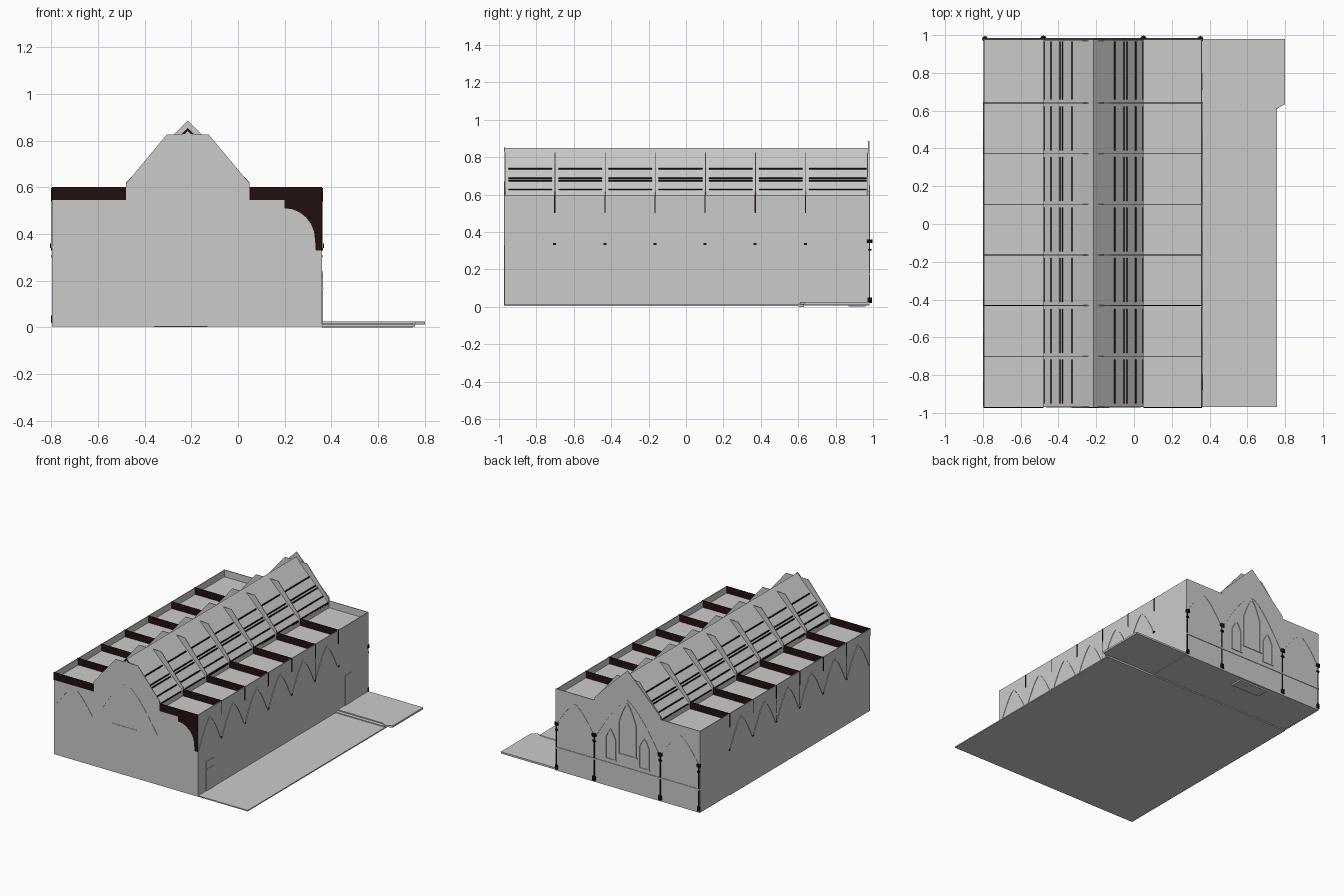
import bpy, bmesh, math

if "Cube" in bpy.data.objects:
    bpy.data.objects.remove(bpy.data.objects["Cube"])

def material(name, rgb):
    m = bpy.data.materials.new(name)
    m.diffuse_color = (*rgb, 1)
    m.use_nodes = True
    m.node_tree.nodes["Principled BSDF"].inputs["Base Color"].default_value = m.diffuse_color
    return m

STONE = material("pale_grey_stone", (0.6, 0.6, 0.6))
WOOD = material("dark_brown_timber", (0.016, 0.005, 0.005))

XL, XR, NL, NR, MID = -0.797, 0.36, -0.48, 0.05, -0.215   # outer walls, nave lines, ridge
YF, YB = -0.97, 0.98
BAYS = [YF + 0.268 * i for i in range(7)]                 # roof trusses
BACK = YB + 0.002                                         # outside of back wall


def prism(name, shapes, axis, mat):
    """Extrude outlines along x, y or z; shapes = [(points, start, end), ...]."""
    bm = bmesh.new()
    for pts, a, b in shapes:
        def put(p, d):
            co = {"x": (d, p[0], p[1]), "y": (p[0], d, p[1]), "z": (p[0], p[1], d)}[axis]
            return bm.verts.new(co)
        va, vb = [put(p, a) for p in pts], [put(p, b) for p in pts]
        bm.faces.new(va)
        bm.faces.new(vb[::-1])
        for i in range(len(pts)):
            j = (i + 1) % len(pts)
            bm.faces.new((va[j], va[i], vb[i], vb[j]))
    bmesh.ops.recalc_face_normals(bm, faces=bm.faces)
    me = bpy.data.meshes.new(name)
    bm.to_mesh(me)
    bm.free()
    me.materials.append(mat)
    ob = bpy.data.objects.new(name, me)
    bpy.context.collection.objects.link(ob)
    return ob


def rect(a0, a1, z0, z1):
    return [(a0, z0), (a1, z0), (a1, z1), (a0, z1)]


def disc(cx, cy, r, n=8):
    return [(cx + r * math.cos(2 * math.pi * i / n), cy + r * math.sin(2 * math.pi * i / n))
            for i in range(n)]


def arch_line(c, w, base, spring, rise, n=8):
    """Pointed arch from left foot over the tip to right foot."""
    half = [(w / 2 * (1 - i / n), spring + rise * math.sin(1.25 * i / n) / math.sin(1.25))
            for i in range(n + 1)]
    pts = [(c - d, z) for d, z in half] + [(c + d, z) for d, z in half[-2::-1]]
    if base < spring:
        pts = [(c - w / 2, base)] + pts + [(c + w / 2, base)]
    return pts


def arch_band(c, w, base, spring, rise, t):
    return (arch_line(c, w, base, spring, rise)
            + arch_line(c, w - 2 * t, base, spring, rise - t)[::-1])


# floor: main slab and raised chancel with its chamfered corner
prism("main_floor", [(rect(XL, 0.757, YF, 0.63), 0.004, 0.012)], "z", STONE)
prism("chancel_floor", [([(XL, 0.63), (0.72, 0.63), (0.757, 0.61), (0.80, 0.635),
                          (0.80, YB), (XL, YB)], 0.012, 0.025)], "z", STONE)
prism("chancel_step", [(rect(0.36, 0.75, 0.605, 0.63), 0.0, 0.018)], "z", STONE)
prism("altar_base", [(rect(-0.36, -0.13, 0.87, 0.96), 0.002, 0.06)], "z", STONE)

# outer walls
prism("front_wall", [([(XL, 0.008), (XL, 0.545), (NL, 0.545), (MID, 0.81), (NR, 0.545),
                       (XR, 0.545), (XR, 0.008)], YF, YF + 0.006)], "y", STONE)
prism("back_wall", [([(XL, 0.008), (XL, 0.6), (NL, 0.6), (NL, 0.62), (MID, 0.885), (NR, 0.62),
                      (NR, 0.6), (XR, 0.6), (XR, 0.008)], YB - 0.006, YB)], "y", STONE)
for name, x in (("left_wall", XL), ("right_wall", XR - 0.006)):
    prism(name, [(rect(YF, YB, 0.008, 0.597), x, x + 0.006)], "x", STONE)

# flat aisle roofs, upstand of the nave, steep nave roof
for name, a, b in (("left_aisle_roof", XL, NL), ("right_aisle_roof", NR, XR)):
    prism(name, [(rect(a, b, YF, YB), 0.543, 0.55)], "z", STONE)
prism("nave_upstands", [(rect(YF, YB, 0.54, 0.585), x, x + 0.004) for x in (NL, NR - 0.004)],
      "x", STONE)
prism("nave_roof", [([(NL, 0.585), (MID, 0.85), (NR, 0.585), (NR, 0.56), (MID, 0.825),
                      (NL, 0.56)], YF, YB - 0.002)], "y", STONE)

# rafters: thin flat-topped plates standing above the nave roof
rafter = [(NL, 0.545), (NL, 0.615), (-0.305, 0.825), (-0.125, 0.825), (NR, 0.615), (NR, 0.545),
          (MID, 0.81)]
prism("nave_rafters", [(rafter, y, y + 0.004) for y in BAYS + [YB - 0.012]], "y", STONE)
prism("ridge_end", [([(MID - 0.027, 0.827), (MID, 0.854), (MID + 0.027, 0.827),
                      (MID + 0.014, 0.827), (MID, 0.841), (MID - 0.014, 0.827)],
                     YF - 0.003, YF)], "y", WOOD)

# purlins just breaking through both roof slopes
purlins = []
for side in (-1, 1):
    for d in (0.113, 0.163, 0.177, 0.224, 0.262):
        x, z = MID + side * d, 0.85 - d
        for i, y in enumerate(BAYS):
            end = (BAYS + [YB])[i + 1]
            purlins.append((rect(x - 0.003, x + 0.003, z - 0.01, z + 0.004),
                            y + 0.02, end - 0.015))
prism("purlins", purlins, "y", WOOD)

# aisle tie beams with curved braces
ties, braces = [], []
for i, y in enumerate(BAYS):
    y0 = y - 0.004 if i == 0 else y
    for a, b in ((XL, NL), (NR, XR)):
        ties.append((rect(a, b, 0.545, 0.60), y0, y0 + 0.004))
    curve = [(0.20 + 0.13 * math.sin(t * math.pi / 12), 0.375 + 0.135 * math.cos(t * math.pi / 12))
             for t in range(7)]
    right = [(0.20, 0.546)] + curve + [(0.333, 0.33), (XR, 0.33), (XR, 0.546)]
    braces.append((right, y0, y0 + 0.004))
    if i:
        braces.append(([(XL + XR - x, z) for x, z in right], y0, y0 + 0.004))
prism("aisle_tie_beams", ties, "y", WOOD)
prism("aisle_braces", braces, "y", WOOD)

# blind arcades and wall posts on the long walls
for name, x0, x1 in (("left_arcade", XL - 0.003, XL), ("right_arcade", XR, XR + 0.003)):
    prism(name, [(arch_band(y + 0.134, 0.262, 0.34, 0.34, 0.20, 0.012), x0, x1)
                 for y in BAYS[:-1]], "x", STONE)
    prism(name + "_posts", [(rect(y - 0.003, y + 0.003, 0.50, 0.597), x0, x1)
                            for y in BAYS[1:]], "x", WOOD)
    prism(name + "_corbels", [(rect(y - 0.008, y + 0.008, 0.33, 0.342), x0, x1)
                              for y in BAYS[1:]], "x", WOOD)

# arches across both end walls
spans = [((XL + NL) / 2, 0.30, 0.17), (MID, 0.50, 0.31), ((NR + XR) / 2, 0.29, 0.17)]
prism("back_arches", [(arch_band(c, w, 0.36, 0.36, r, 0.008), YB, BACK)
                      for c, w, r in spans], "y", STONE)
prism("front_arches", [(arch_band(c, w, 0.36, 0.36, r, 0.005), YF - 0.002, YF)
                       for c, w, r in spans[:2]], "y", STONE)

# slender shafts with capitals and bases on the back wall
shafts, caps = [], []
for x, r in ((XL + 0.008, 0.007), (NL, 0.008), (NR, 0.008), (XR - 0.008, 0.007)):
    shafts.append((disc(x, YB - 0.002, r * 0.7), 0.02, 0.36))
    for z0, z1, k in ((0.34, 0.36, 2.2), (0.30, 0.31, 1.5), (0.02, 0.05, 1.8)):
        caps.append((disc(x, YB, r * k), z0, z1))
prism("back_shafts", shafts, "z", WOOD)
prism("back_shaft_capitals", caps, "z", WOOD)

# lancet windows and string course on the back wall
prism("lancet_frames", [(arch_band(MID, 0.15, 0.27, 0.50, 0.15, 0.012), YB, YB + 0.005),
                        (arch_band(MID - 0.135, 0.085, 0.21, 0.36, 0.07, 0.01), YB, YB + 0.005),
                        (arch_band(MID + 0.135, 0.085, 0.21, 0.36, 0.07, 0.01), YB, YB + 0.005)],
      "y", STONE)
prism("lancet_sills", [(rect(MID + d - w, MID + d + w, z, z + 0.008), YB, YB + 0.005)
                       for d, w, z in ((0, 0.08, 0.262), (-0.135, 0.047, 0.202),
                                       (0.135, 0.047, 0.202))], "y", STONE)
prism("string_course", [(rect(XL, XR, 0.17, 0.18), YB, YB + 0.004)], "y", STONE)

# doors
prism("front_door", [(rect(-0.33, -0.13, 0.01, 0.355), YF - 0.003, YF)], "y", STONE)
prism("side_doors", [(rect(-0.88, -0.795, 0.012, 0.225), XR, XR + 0.004),
                     (rect(0.71, 0.797, 0.025, 0.24), XR, XR + 0.004)], "x", STONE)
prism("side_door_rail", [(rect(-0.88, -0.795, 0.165, 0.17), XR + 0.004, XR + 0.006)], "x", STONE)

# interior arcade between nave and aisles
prism("nave_columns", [(disc(x, y, 0.016, 12), 0.012, 0.36)
                       for x in (NL, NR) for y in BAYS[1:]], "z", STONE)
prism("nave_capitals", [(disc(x, y, 0.022, 12), 0.345, 0.365)
                        for x in (NL, NR) for y in BAYS[1:]], "z", WOOD)
prism("nave_arches", [(arch_band(y + 0.134, 0.26, 0.36, 0.36, 0.17, 0.02), x - 0.012, x + 0.012)
                      for x in (NL, NR) for y in BAYS[:-1]], "x", STONE)
